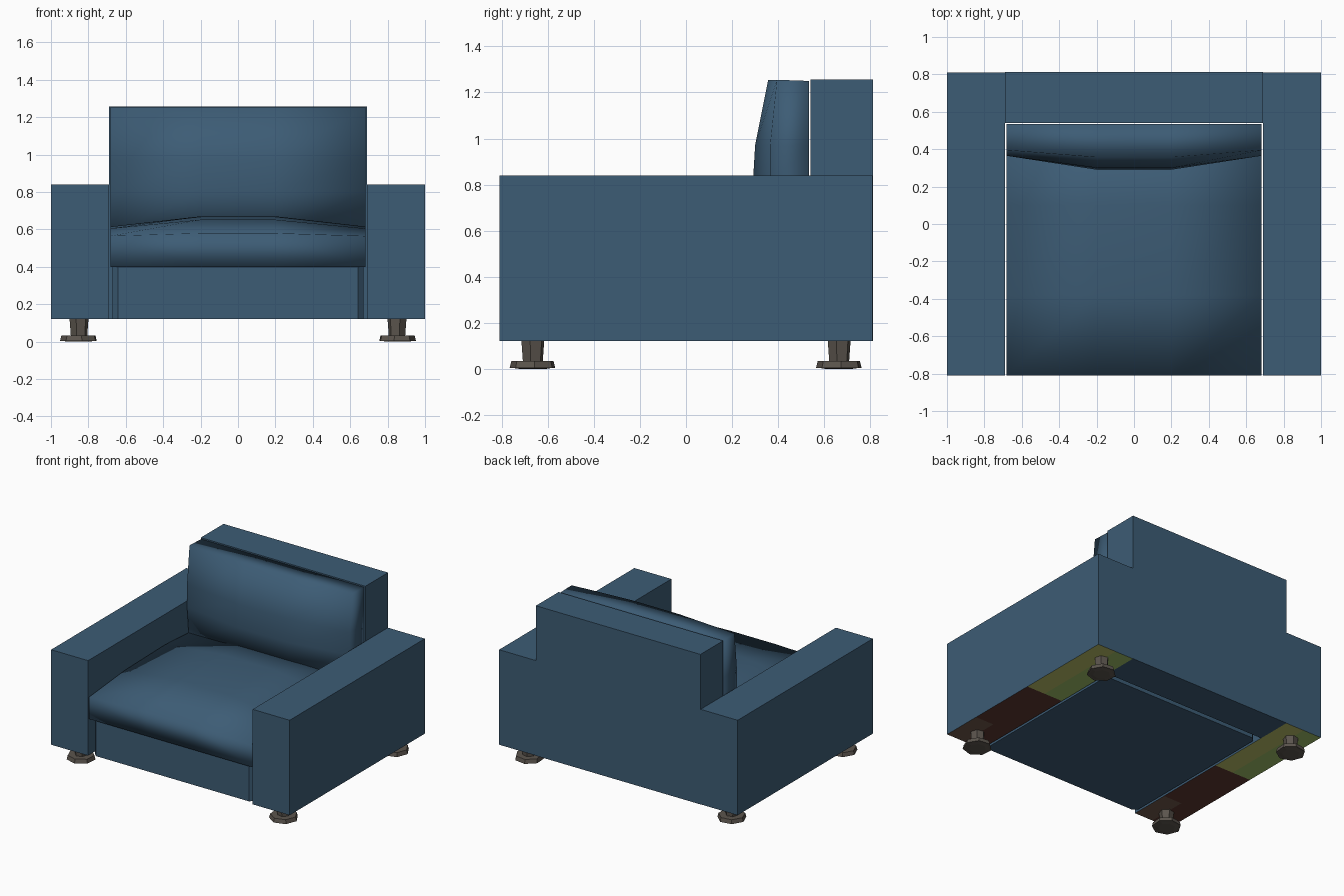
import bpy, bmesh, math
from mathutils import Matrix, Vector

if "Cube" in bpy.data.objects:
    bpy.data.objects.remove(bpy.data.objects["Cube"])


def material(name, rgb):
    m = bpy.data.materials.new(name)
    m.diffuse_color = (*rgb, 1)
    m.use_nodes = True
    m.node_tree.nodes["Principled BSDF"].inputs["Base Color"].default_value = m.diffuse_color
    return m


BLUE = material("blue fabric", (0.046, 0.107, 0.178))
METAL = material("grey brown feet", (0.105, 0.09, 0.075))
OLIVE = material("olive underside", (0.5, 0.53, 0.14))
GREEN = material("green underside", (0.35, 0.53, 0.14))
BROWN = material("dark red brown underside", (0.11, 0.04, 0.03))
TAN = material("brown underside", (0.16, 0.1, 0.07))


def finish(bm, name, mats, smooth=False):
    bmesh.ops.recalc_face_normals(bm, faces=bm.faces)
    for f in bm.faces:
        f.smooth = smooth
    me = bpy.data.meshes.new(name)
    bm.to_mesh(me)
    bm.free()
    for m in mats:
        me.materials.append(m)
    ob = bpy.data.objects.new(name, me)
    bpy.context.collection.objects.link(ob)
    return ob


def box(lo, hi):
    bm = bmesh.new()
    lo, hi = Vector(lo), Vector(hi)
    size = Matrix.Diagonal((*(hi - lo), 1))
    bmesh.ops.create_cube(bm, size=1, matrix=Matrix.Translation((lo + hi) / 2) @ size)
    return bm


# Arms, with coloured patches on the underside
for side, label in ((-1, "left"), (1, "right")):
    mid = 0.845 * side
    bm = box((mid - 0.155, -0.81, 0.12), (mid + 0.155, 0.81, 0.84))
    for co, no in (((0, 0.05, 0), (0, 1, 0)), ((0, -0.5, 0), (0, 1, 0)), ((mid, 0, 0), (1, 0, 0))):
        bmesh.ops.bisect_plane(bm, geom=bm.verts[:] + bm.edges[:] + bm.faces[:],
                               plane_co=co, plane_no=no)
    bm.normal_update()
    for f in bm.faces:
        c = f.calc_center_median()
        if f.normal.z < -0.5:
            if c.y > 0.05:
                f.material_index = 2 if c.x < mid else 1
            else:
                f.material_index = 4 if c.x > mid and c.y < -0.5 else 3
    finish(bm, label + "_arm", [BLUE, OLIVE, GREEN, BROWN, TAN])

# Backrest frame
finish(box((-0.69, 0.54, 0.12), (0.69, 0.812, 1.257)), "backrest", [BLUE])

# Base under the seat, with chamfered upright corners
bm = box((-0.672, -0.785, 0.12), (0.672, 0.505, 0.42))
upright = [e for e in bm.edges if abs(e.verts[0].co.z - e.verts[1].co.z) > 0.1]
bmesh.ops.bevel(bm, geom=upright, offset=0.03, segments=1, affect='EDGES')
finish(bm, "seat_base", [BLUE])


def cushion(name, front, back, n=4):
    """Closed pad between two n x n point grids, smooth shaded."""
    bm = bmesh.new()
    a = [[bm.verts.new(front(i, j)) for j in range(n)] for i in range(n)]
    b = [[bm.verts.new(back(i, j)) for j in range(n)] for i in range(n)]
    for g in (a, b):
        for i in range(n - 1):
            for j in range(n - 1):
                bm.faces.new((g[i][j], g[i + 1][j], g[i + 1][j + 1], g[i][j + 1]))
    m = n - 1
    rim = ([(i, 0) for i in range(m)] + [(m, j) for j in range(m)]
           + [(i, m) for i in range(m, 0, -1)] + [(0, j) for j in range(m, 0, -1)])
    for k, (i, j) in enumerate(rim):
        p, q = rim[(k + 1) % len(rim)]
        bm.faces.new((a[i][j], a[p][q], b[p][q], b[i][j]))
    return finish(bm, name, [BLUE], True)


XS = (-0.683, -0.2, 0.2, 0.683)

# Seat cushion, crowned in the middle
SEAT_Y = (-0.81, -0.38, 0.1, 0.535)
EDGE_Z = (0.565, 0.605, 0.615, 0.59)
MID_Z = (0.58, 0.652, 0.67, 0.62)
cushion("seat_cushion",
        lambda i, j: (XS[i], SEAT_Y[j], (MID_Z if i in (1, 2) else EDGE_Z)[j]),
        lambda i, j: (XS[i], SEAT_Y[j], 0.4))

# Back cushion, bulging forward
BACK_Z = (0.58, 0.8, 0.97, 1.255)
EDGE_Y = (0.385, 0.365, 0.365, 0.395)
MID_Y = (0.34, 0.29, 0.30, 0.357)
cushion("back_cushion",
        lambda i, j: (XS[i], (MID_Y if i in (1, 2) else EDGE_Y)[j], BACK_Z[j]),
        lambda i, j: (XS[i], 0.535, BACK_Z[j] - (0.005 if j == 3 else 0)))

# Low-poly feet: flared disc and short stem
for sx in (-1, 1):
    for sy in (-1, 1):
        bm = bmesh.new()
        for r1, r2, z1, z2, n in ((0.102, 0.094, 0.004, 0.034, 7), (0.045, 0.052, 0.03, 0.125, 6),
                                  (0.06, 0.1, 0.0, 0.006, 7)):
            bmesh.ops.create_cone(bm, cap_ends=True, segments=n, radius1=r1, radius2=r2,
                                  depth=z2 - z1,
                                  matrix=Matrix.Translation((0.85 * sx, 0.665 * sy, (z1 + z2) / 2))
                                  @ Matrix.Rotation(0.3 * sx, 4, 'Z'))
        finish(bm, ("front" if sy < 0 else "back") + ("_left" if sx < 0 else "_right") + "_foot", [METAL])
